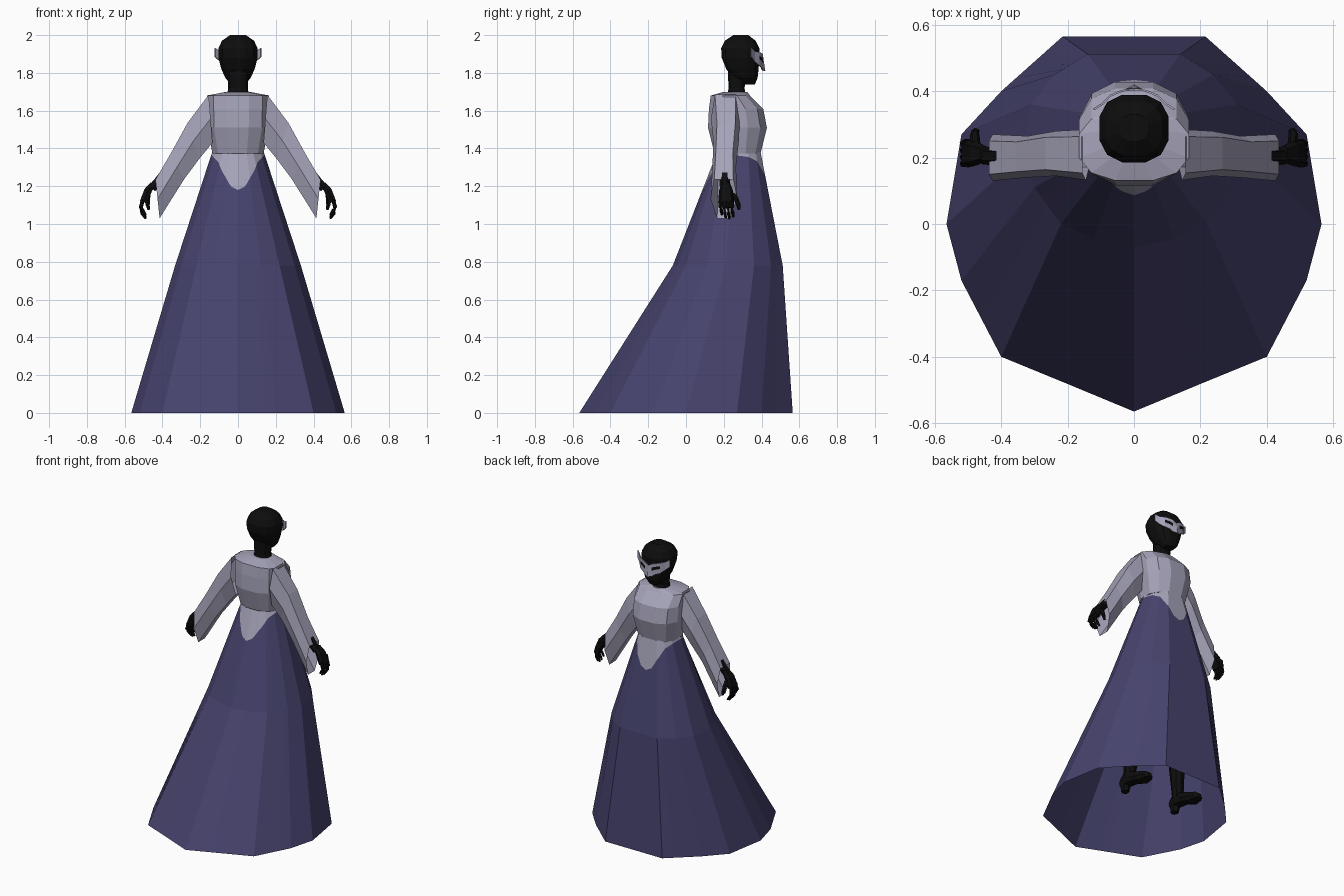
import bpy, bmesh, math
from mathutils import Vector

if "Cube" in bpy.data.objects:
    bpy.data.objects.remove(bpy.data.objects["Cube"])


def material(name, rgb):
    m = bpy.data.materials.new(name)
    m.diffuse_color = (*rgb, 1)
    m.use_nodes = True
    m.node_tree.nodes["Principled BSDF"].inputs["Base Color"].default_value = m.diffuse_color
    return m


BLACK = material("black", (0.004, 0.004, 0.004))
LILAC = material("pale lilac grey", (0.375, 0.365, 0.48))
INDIGO = material("dark indigo", (0.062, 0.056, 0.155))


def finish(name, bm, mats):
    bmesh.ops.recalc_face_normals(bm, faces=bm.faces)
    me = bpy.data.meshes.new(name)
    bm.to_mesh(me)
    bm.free()
    for m in mats:
        me.materials.append(m)
    ob = bpy.data.objects.new(name, me)
    bpy.context.collection.objects.link(ob)
    return ob


def loft(name, strips, mats, caps=True, row_mats=None):
    """Skin closed rings; each strip is a list of rings of equal length."""
    bm = bmesh.new()
    for rings in strips:
        rows = [[bm.verts.new(p) for p in r] for r in rings]
        n = len(rows[0])
        for k in range(len(rows) - 1):
            for i in range(n):
                j = (i + 1) % n
                f = bm.faces.new((rows[k][i], rows[k][j], rows[k + 1][j], rows[k + 1][i]))
                if row_mats:
                    f.material_index = row_mats[k]
        if caps:
            bm.faces.new(rows[0])
            bm.faces.new(rows[-1])
    return finish(name, bm, mats)


def oval(z, hw, y0, y1, n=12, e=0.8, cx=0.0):
    """Horizontal rounded ring, half width hw, from y0 to y1."""
    pw = lambda v: math.copysign(abs(v) ** e, v)
    pts = []
    for i in range(n):
        a = 2 * math.pi * (i + 0.5) / n
        pts.append((cx + hw * pw(math.cos(a)) / math.cos(math.pi / n) ** e,
                    (y0 + y1) / 2 + (y1 - y0) / 2 * pw(math.sin(a)) / math.cos(math.pi / n) ** e * 0.99, z))
    return pts


def tube(points, radii, n=6):
    pts = [Vector(p) for p in points]
    rings = []
    for k, p in enumerate(pts):
        d = pts[min(k + 1, len(pts) - 1)] - pts[max(k - 1, 0)]
        q = d.to_track_quat('Z', 'Y')
        rings.append([p + q @ Vector((radii[k] * math.cos(2 * math.pi * i / n),
                                      radii[k] * math.sin(2 * math.pi * i / n), 0)) for i in range(n)])
    return rings


def interp(x, table):
    for (a, u), (b, v) in zip(table, table[1:]):
        if x <= b:
            return u + (v - u) * (x - a) / (b - a)
    return table[-1][1]


# Skirt: half outlines from centre back round to the front, mirrored
def outline(half, z, sub=4):
    pts = half + [(-x, y) for x, y in reversed(half[1:])]
    out = []
    for (ax, ay), (bx, by) in zip(pts, pts[1:] + pts[:1]):
        for s in range(sub):
            t = s / sub
            out.append(Vector((ax + (bx - ax) * t, ay + (by - ay) * t, z)))
    return out


waist = outline([(0, .165), (.045, .168), (.08, .18), (.12, .215), (.137, .26),
                 (.123, .33), (.095, .37), (.055, .395)], 1.38)
knee = outline([(0, -.07), (.12, -.045), (.22, 0), (.30, .11), (.333, .21),
                (.31, .36), (.24, .45), (.14, .512)], .78)
hem = outline([(0, -.565), (.20, -.482), (.40, -.40), (.52, -.17), (.565, 0),
               (.52, .27), (.40, .40), (.215, .565)], 0)
# Pointed peplum edge hanging lower at centre front and centre back
EDGE = [(0, 1.18), (.2, 1.2), (.3, 1.235), (.48, 1.28), (.67, 1.33), (.9, 1.355), (1.01, 1.365)]
edge = [w.lerp(k, (1.38 - interp(abs(w.x) / .137, EDGE)) / .6) for w, k in zip(waist, knee)]
loft("skirt", [[waist, edge, knee, hem]], [LILAC, INDIGO], False, [0, 1, 1])

# Bodice
loft("bodice", [[oval(1.372, .135, .15, .395), oval(1.51, .163, .115, .43),
                 oval(1.61, .165, .12, .41), oval(1.68, .165, .13, .34),
                 oval(1.70, .06, .20, .325)]], [LILAC])

# Head and neck
loft("neck", [[oval(1.66, .06, .215, .32), oval(1.72, .052, .225, .31),
               oval(1.82, .058, .22, .33)]], [BLACK])
loft("head", [[oval(1.738, .035, .305, .365), oval(1.775, .068, .245, .38),
               oval(1.82, .088, .212, .385), oval(1.88, .104, .188, .39),
               oval(1.93, .104, .185, .39), oval(1.97, .085, .205, .37),
               oval(2.0, .042, .25, .33)]], [BLACK])

# Mask: a curved strip with dark eye slits and winged corners
COLS = [(0, .405, 1.81, 1.885), (.025, .404, 1.815, 1.90), (.045, .398, 1.83, 1.905),
        (.072, .386, 1.84, 1.91), (.095, .362, 1.86, 1.915), (.122, .345, 1.885, 1.932)]
cols = [(-x, y, a, b) for x, y, a, b in reversed(COLS[1:])] + COLS
bm = bmesh.new()
grid = []
for x, y, a, b in cols:
    nose = .012 if abs(x) < .01 else 0
    grid.append([bm.verts.new((x, y + nose * (1 - t), a + (b - a) * t)) for t in (0, .45, .72, 1)])
for c in range(len(grid) - 1):
    mid = abs(cols[c][0] + cols[c + 1][0]) / 2
    for r in range(3):
        f = bm.faces.new((grid[c][r], grid[c + 1][r], grid[c + 1][r + 1], grid[c][r + 1]))
        f.material_index = int(r == 1 and .03 < mid < .08)
mask = finish("mask", bm, [LILAC, BLACK])
mod = mask.modifiers.new("thickness", 'SOLIDIFY')
mod.thickness = .006
mod.offset = 0

# Sleeves, hands, legs and shoes on both sides
SLEEVE = [(.155, 1.685, .135, 1.43, .132, .285), (.267, 1.535, .205, 1.345, .145, .28),
          (.355, 1.375, .286, 1.236, .14, .265), (.437, 1.235, .415, 1.03, .13, .27)]
for s, side in ((1, "right"), (-1, "left")):
    rings = []
    for tx, tz, bx, bz, y0, y1 in SLEEVE:
        m = (y0 + y1) / 2
        mx, mz = (tx + bx) / 2, (tz + bz) / 2
        w = (y1 - y0) * .36
        rings.append([(s * tx, m - w, tz), (s * tx, m + w, tz), (s * mx, y1, mz),
                      (s * bx, m + w * .7, bz), (s * bx, m - w * .7, bz), (s * mx, y0, mz)])
    loft(side + "_sleeve", [rings], [LILAC], False)

    # Forearm, palm, four curled fingers and thumb
    parts = [tube([(s * .33, .205, 1.34), (s * .43, .205, 1.215), (s * .455, .205, 1.19)],
                  [.03, .027, .026])]
    palm = []
    for x, z, hw, t in ((.445, 1.215, .022, .018), (.475, 1.18, .036, .02), (.502, 1.115, .042, .018)):
        palm.append([(s * (x + t), .212 - hw * .7, z + .005), (s * (x + t), .212 + hw * .7, z + .005),
                     (s * x, .212 + hw, z), (s * (x - t), .212 + hw * .7, z - .005),
                     (s * (x - t), .212 - hw * .7, z - .005), (s * x, .212 - hw, z)])
    parts.append(palm)
    for i, drop in enumerate((.02, .004, 0, .01)):
        y = .182 + .02 * i
        parts.append(tube([(s * .503, y, 1.13), (s * .514, y, 1.09), (s * .507, y + .004, 1.055 + drop),
                           (s * .488, y + .008, 1.028 + drop)], [.011, .0115, .01, .006]))
    parts.append(tube([(s * .475, .225, 1.175), (s * .48, .265, 1.135), (s * .478, .278, 1.10),
                       (s * .472, .28, 1.075)], [.014, .015, .012, .007]))
    loft(side + "_hand", parts, [BLACK])

    # Leg and heeled shoe under the skirt
    loft(side + "_leg", [tube([(s * .07, .26, 1.25), (s * .13, .25, .65), (s * .165, .21, .42),
                               (s * .20, .185, .07)], [.07, .062, .058, .035], 8)], [BLACK])
    shoe = []
    for y, hw, z0, z1 in ((.125, .025, .045, .10), (.16, .036, .04, .12), (.24, .036, .03, .10),
                          (.32, .047, 0, .065), (.375, .036, 0, .045), (.395, .014, .004, .03)):
        shoe.append([(s * (.20 + a * hw), y, z0 + (z1 - z0) * b) for a, b in
                     ((-.8, 0), (.8, 0), (1, .4), (.55, 1), (-.55, 1), (-1, .4))])
    heel = [oval(0, .022, .13, .175, 6, 1, s * .20), oval(.06, .03, .128, .19, 6, 1, s * .20)]
    loft(side + "_shoe", [shoe, heel], [BLACK])
